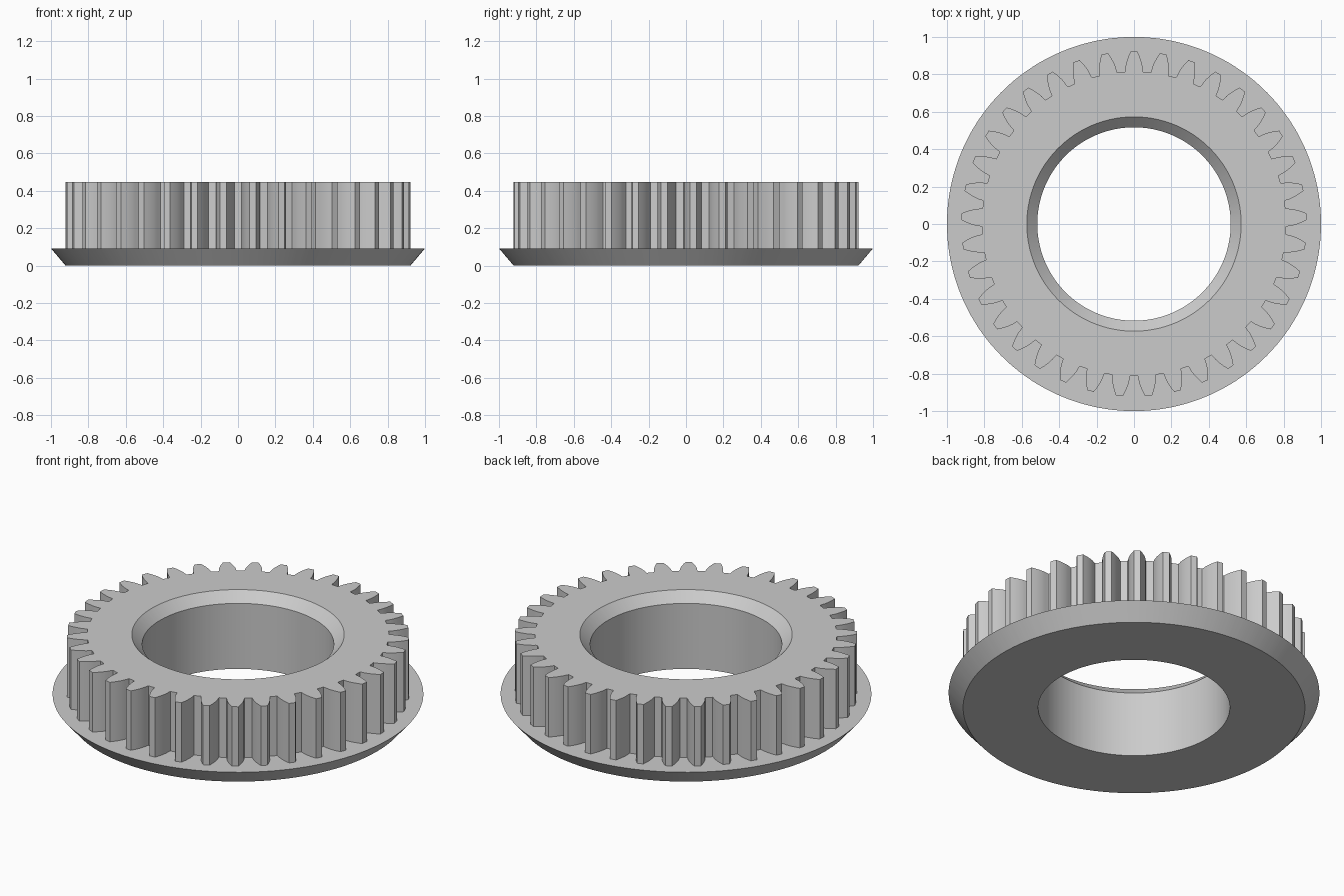
import bpy
import bmesh
from math import acos, cos, sin, tan, pi, radians

cube = bpy.data.objects.get("Cube")
if cube:
    bpy.data.objects.remove(cube)

# Gear dimensions
TEETH = 37
TIP_R, ROOT_R = 0.923, 0.814
PITCH_R = TIP_R * TEETH / (TEETH + 2)
PRESSURE = radians(20)
BASE_R = PITCH_R * cos(PRESSURE)
BORE_R, CHAMFER_R, RIM_R, FOOT_R = 0.517, 0.573, 1.0, 0.922
RIM_Z, CHAMFER_Z, TOP_Z = 0.092, 0.39, 0.446


def involute(a):
    return tan(a) - a


def half_angle(r):
    """Half of the tooth's angular width at radius r."""
    return pi / (2 * TEETH) + involute(PRESSURE) - involute(acos(BASE_R / r))


# One tooth outline as (angle, radius), from root to tip and back down
STEPS = 5
flank = [(half_angle(BASE_R) + 0.003, ROOT_R)]
for i in range(STEPS + 1):
    r = BASE_R + (TIP_R - BASE_R) * i / STEPS
    flank.append((half_angle(r), r))
tooth = [(-a, r) for a, r in flank] + [(a, r) for a, r in reversed(flank)]
outline = [(pi / 2 + 2 * pi * k / TEETH + a, r)
           for k in range(TEETH) for a, r in tooth]

# Closed cross-section: a radius of None follows the tooth outline
section = [(BORE_R, 0), (FOOT_R, 0), (RIM_R, RIM_Z), (None, RIM_Z),
           (None, TOP_Z), (CHAMFER_R, TOP_Z), (BORE_R, CHAMFER_Z)]

bm = bmesh.new()
rings = []
for radius, z in section:
    rings.append([bm.verts.new(((radius or r) * cos(a), (radius or r) * sin(a), z))
                  for a, r in outline])
count = len(outline)
for lower, upper in zip(rings, rings[1:] + rings[:1]):
    for i in range(count):
        j = (i + 1) % count
        bm.faces.new((lower[i], lower[j], upper[j], upper[i]))
bmesh.ops.recalc_face_normals(bm, faces=bm.faces)
mesh = bpy.data.meshes.new("flanged_gear")
bm.to_mesh(mesh)
bm.free()

# Grey metal
GREY = (0.6, 0.6, 0.6, 1)
metal = bpy.data.materials.new("grey_metal")
metal.use_nodes = True
metal.diffuse_color = GREY
metal.node_tree.nodes["Principled BSDF"].inputs["Base Color"].default_value = GREY
mesh.materials.append(metal)

gear = bpy.data.objects.new("flanged_gear", mesh)
bpy.context.collection.objects.link(gear)
bpy.ops.object.select_all(action='DESELECT')
gear.select_set(True)
bpy.context.view_layer.objects.active = gear
bpy.ops.object.shade_smooth_by_angle(angle=radians(25))
